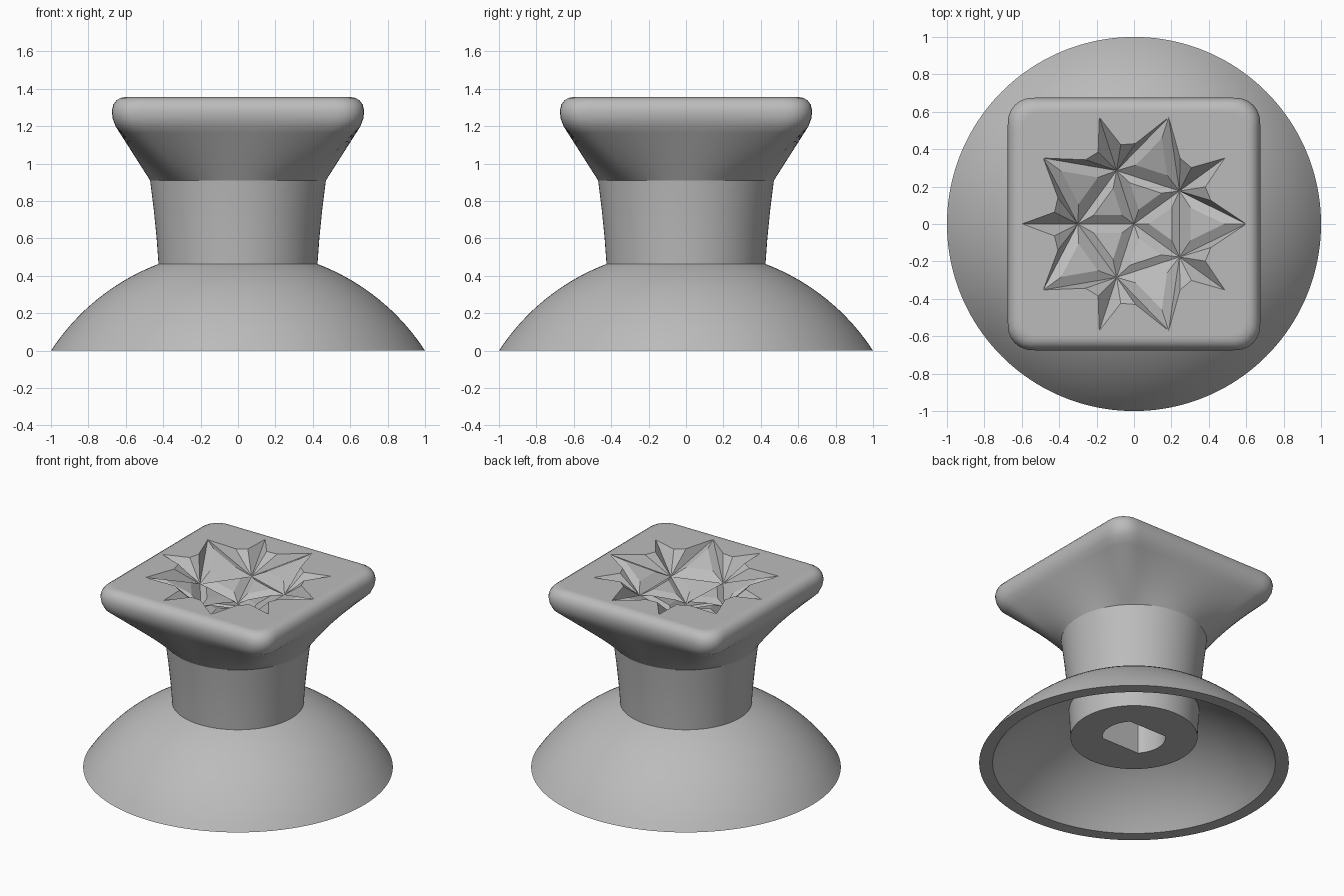
import bpy, bmesh
from math import sin, cos, pi, sqrt, radians
from mathutils import Vector

cube = bpy.data.objects.get("Cube")
if cube:
    bpy.data.objects.remove(cube)

SEG = 160
TOP = 1.355

rubber = bpy.data.materials.new("matte_grey")
rubber.use_nodes = True
rubber.diffuse_color = (0.5, 0.5, 0.5, 1)
rubber.node_tree.nodes["Principled BSDF"].inputs["Base Color"].default_value = (0.5, 0.5, 0.5, 1)


def finish(bm, name, smooth=True):
    mesh = bpy.data.meshes.new(name)
    bm.to_mesh(mesh)
    bm.free()
    mesh.materials.append(rubber)
    obj = bpy.data.objects.new(name, mesh)
    bpy.context.collection.objects.link(obj)
    if smooth:
        bpy.ops.object.select_all(action='DESELECT')
        obj.select_set(True)
        bpy.context.view_layer.objects.active = obj
        bpy.ops.object.shade_smooth_by_angle(angle=radians(35))
    return obj


def circle(r):
    return lambda a: r


def slot(r, flat):
    # Round hole with two opposite flats
    return lambda a: min(r, flat / max(abs(sin(a)), 1e-6))


def rounded_square(half, corner):
    # Distance from the centre to the outline along an angle
    def radius(a):
        c, s = abs(cos(a)), abs(sin(a))
        r = half / max(c, s)
        k = half - corner
        if min(r * c, r * s) > k:
            b = k * (c + s)
            r = b + sqrt(max(b * b - 2 * k * k + corner * corner, 0))
        return r
    return radius


def blend(f, g, t):
    return lambda a: f(a) * (1 - t) + g(a) * t


def loft(bm, sections):
    rings = []
    for z, radius in sections:
        angles = [2 * pi * i / SEG for i in range(SEG)]
        rings.append([bm.verts.new((radius(a) * cos(a), radius(a) * sin(a), z)) for a in angles])
    for low, high in zip(rings, rings[1:]):
        for i in range(SEG):
            j = (i + 1) % SEG
            bm.faces.new((low[i], low[j], high[j], high[i]))
    return rings


# Stem: neck, hollow dome skirt, hub and keyed hole in one lofted body
def dome_z(r, sphere):
    return sqrt(sphere * sphere - r * r) - 0.653


sections = [(0.91, circle(0.47)), (0.75, circle(0.45)), (0.6, circle(0.435))]
for i in range(17):
    r = 0.425 + (1 - 0.425) * i / 16
    sections.append((max(dome_z(r, 1.1943), 0), circle(r)))
for i in range(15):
    r = 0.913 + (0.42 - 0.913) * i / 14
    sections.append((max(dome_z(r, 1.1225), 0), circle(r)))
sections += [(0.19, circle(0.41)), (0.19, slot(0.205, 0.14)), (0.72, slot(0.205, 0.14))]
bm = bmesh.new()
rings = loft(bm, sections)
bm.faces.new(rings[0])
bm.faces.new(rings[-1])
bmesh.ops.recalc_face_normals(bm, faces=bm.faces)
finish(bm, "stem_and_skirt")


# Star layout: pits at five nodes, ten tips lying on the top plane
def polar(r, degrees, depth=0.0):
    a = radians(degrees)
    return Vector((r * cos(a), r * sin(a), TOP - depth))


centre = Vector((0, 0, TOP - 0.19))
outline, triangles, bumps = [], [], []
for k in range(5):
    phi = 36 + 72 * k
    node, following = polar(0.3, phi, 0.13), polar(0.3, phi + 72, 0.13)
    ray_tip, between_tip = polar(0.6, phi), polar(0.6, phi + 36)
    right, left = polar(0.43, phi - 8.5), polar(0.43, phi + 8.5)
    wing, next_wing = polar(0.43, phi + 19), polar(0.43, phi + 53)
    next_right = polar(0.43, phi + 63.5)
    outline += [ray_tip, left, wing, between_tip, next_wing, next_right]
    triangles += [(node, right, ray_tip), (node, ray_tip, left), (node, left, wing),
                  (node, wing, between_tip), (following, between_tip, next_wing),
                  (following, next_wing, next_right)]
    bumps += [(centre, node, following), (node, between_tip, following)]

# Facets of the sunken star
bm = bmesh.new()
for tri in triangles:
    bm.faces.new([bm.verts.new(p) for p in tri])
for tri in bumps:
    mid = sum(tri, Vector()) / 3
    base = [bm.verts.new(p) for p in tri]
    inner = [bm.verts.new(mid.lerp(p, 0.5) + Vector((0, 0, 0.03))) for p in tri]
    bm.faces.new(inner)
    for i in range(3):
        j = (i + 1) % 3
        bm.faces.new((base[i], base[j], inner[j], inner[i]))
bmesh.ops.remove_doubles(bm, verts=bm.verts, dist=0.0005)
bm.normal_update()
bmesh.ops.reverse_faces(bm, faces=[f for f in bm.faces if f.normal.z < 0])
finish(bm, "sunken_star", smooth=False)

# Head: flares from the round neck to a rounded square with a soft rim
neck, flare = circle(0.47), rounded_square(0.655, 0.13)
sections = [(0.91 + 0.29 * i / 8, blend(neck, flare, i / 8)) for i in range(9)]
for z, half, corner in [(1.24, 0.67, 0.13), (1.28, 0.675, 0.13), (1.315, 0.667, 0.125),
                        (1.338, 0.65, 0.115), (1.351, 0.628, 0.1), (TOP, 0.605, 0.09),
                        (TOP, 0.595, 0.085)]:
    sections.append((z, rounded_square(half, corner)))
bm = bmesh.new()
rings = loft(bm, sections)
rim = rings[-1]
star = [bm.verts.new(p) for p in outline]
edges = [bm.edges.new((star[i], star[(i + 1) % len(star)])) for i in range(len(star))]
edges += [bm.edges.get((rim[i], rim[(i + 1) % SEG])) for i in range(SEG)]
fill = bmesh.ops.triangle_fill(bm, use_beauty=True, edges=edges, normal=(0, 0, 1))
bm.normal_update()
top_faces = [g for g in fill["geom"] if isinstance(g, bmesh.types.BMFace)]
bmesh.ops.reverse_faces(bm, faces=[f for f in top_faces if f.normal.z < 0])
finish(bm, "square_head")
